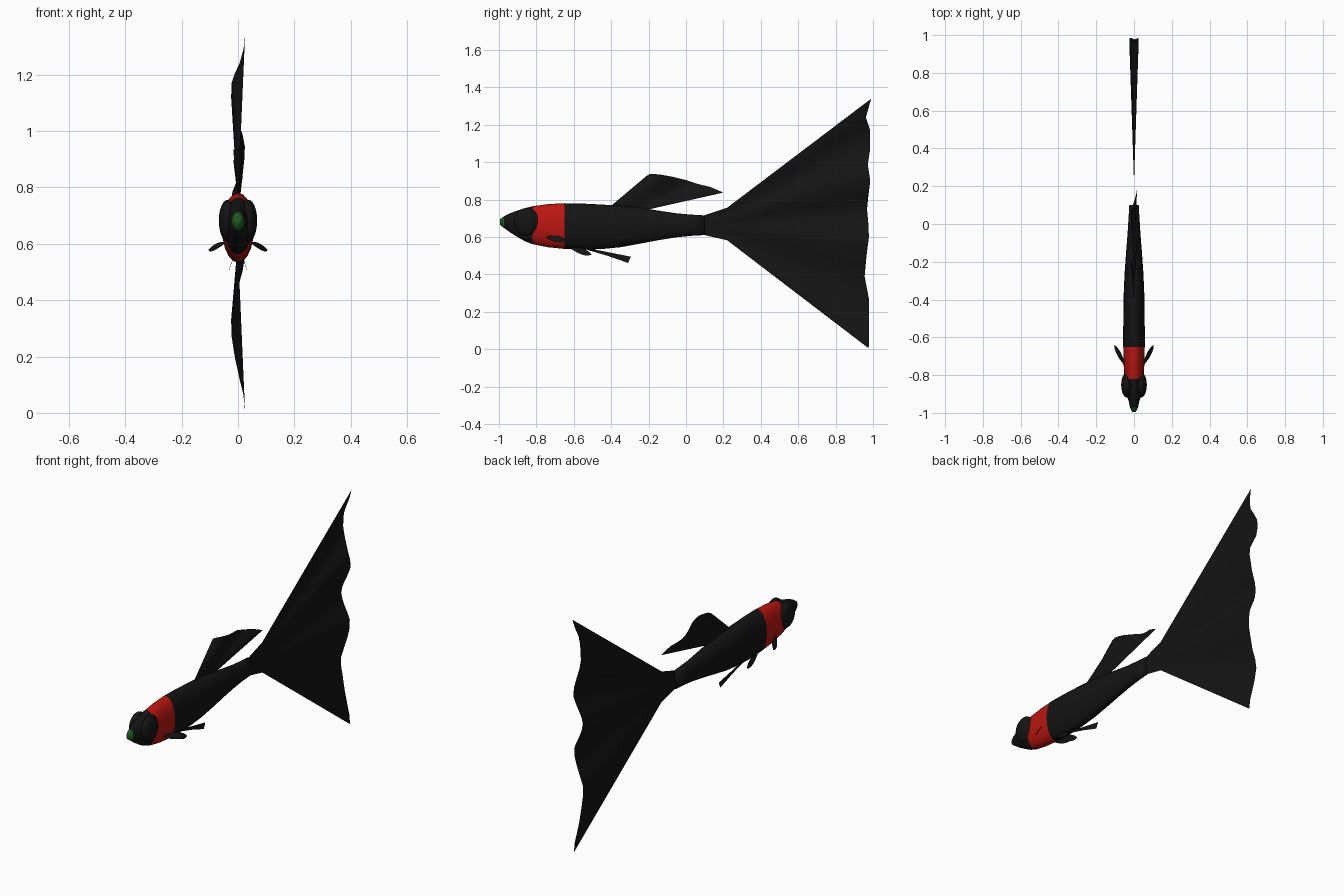
import bpy, math

if "Cube" in bpy.data.objects:
    bpy.data.objects.remove(bpy.data.objects["Cube"])


def mat(name, col):
    m = bpy.data.materials.new(name)
    m.diffuse_color = (*col, 1)
    m.use_nodes = True
    m.node_tree.nodes["Principled BSDF"].inputs["Base Color"].default_value = m.diffuse_color
    return m


black = mat("black", (0.007, 0.007, 0.007))
red = mat("red", (0.50, 0.008, 0.006))
green = mat("dark green", (0.012, 0.10, 0.015))


def make(name, verts, faces, mats):
    me = bpy.data.meshes.new(name)
    me.from_pydata(verts, [], faces)
    for m in mats:
        me.materials.append(m)
    ob = bpy.data.objects.new(name, me)
    bpy.context.collection.objects.link(ob)
    for p in me.polygons:
        p.use_smooth = True
    return ob


def sheet(name, rows):
    """Single-layer fin from equal-length rows of points."""
    n = len(rows[0])
    verts = [p for r in rows for p in r]
    faces = [(i * n + j, i * n + j + 1, (i + 1) * n + j + 1, (i + 1) * n + j)
             for i in range(len(rows) - 1) for j in range(n - 1)]
    return make(name, verts, faces, [black])


def lerp(a, b, t):
    return a + (b - a) * t


def along(pts, t):
    """Point on an evenly parametrised polyline."""
    f = t * (len(pts) - 1)
    i = min(int(f), len(pts) - 2)
    return tuple(lerp(a, b, f - i) for a, b in zip(pts[i], pts[i + 1]))


# Body: sections of (y, top, bottom, half width)
SECT = [(-0.995, .695, .665, .010), (-0.972, .712, .648, .021), (-0.94, .728, .625, .028),
        (-0.90, .742, .600, .040), (-0.86, .755, .577, .047), (-0.82, .765, .562, .051),
        (-0.74, .776, .546, .055), (-0.65, .781, .537, .057), (-0.55, .779, .533, .057),
        (-0.45, .774, .536, .056), (-0.35, .768, .546, .054), (-0.25, .758, .564, .049),
        (-0.15, .742, .583, .042), (-0.05, .727, .599, .034), (0.03, .720, .607, .029),
        (0.10, .716, .611, .025)]
N = 20
verts, faces = [], []
for y, top, bot, w in SECT:
    for k in range(N):
        a = 2 * math.pi * k / N
        verts.append((w * math.cos(a), y, (top + bot) / 2 + (top - bot) / 2 * math.sin(a)))
for i in range(len(SECT) - 1):
    for k in range(N):
        l = (k + 1) % N
        faces.append((i * N + k, i * N + l, (i + 1) * N + l, (i + 1) * N + k))
faces.append(tuple(reversed(range(N))))
faces.append(tuple(range((len(SECT) - 1) * N, len(SECT) * N)))
body = make("body", verts, faces, [black, red, green])
for p in body.data.polygons:
    y = p.center.y
    p.material_index = 2 if y < -0.972 else 1 if -0.82 < y < -0.65 else 0

# Eyes
for s, side in ((1, "right"), (-1, "left")):
    bpy.ops.mesh.primitive_uv_sphere_add(segments=20, ring_count=12, radius=1,
                                         location=(s * 0.037, -0.852, 0.682))
    eye = bpy.context.object
    eye.name = side + "_eye"
    eye.scale = (0.031, 0.067, 0.074)
    eye.data.materials.append(black)
    bpy.ops.object.shade_smooth()

# Tail fin: stem, then a fan with folds that grow towards the ragged edge
EDGE = [(.99, 1.34), (.962, 1.24), (.985, 1.17), (.985, 1.07), (.972, .99), (.985, .90),
        (.975, .82), (.968, .75), (.975, .67), (.978, .60), (.965, .50), (.955, .39),
        (.978, .27), (.978, .12), (.977, .005)]
M = 28
ts = [i / M for i in range(M + 1)]
rows = [[(0, 0.09, lerp(.714, .613, t)) for t in ts]]
for j in range(7):
    s = j / 6
    row = []
    for t in ts:
        ey, ez = along(EDGE, t)
        by, bz = 0.22, lerp(.757, .583, t)
        row.append((0.025 * s * math.cos(6 * math.pi * t), lerp(by, ey, s), lerp(bz, ez, s)))
    rows.append(row)
sheet("tail_fin", rows)

# Dorsal fin
BASE = [(-0.40, .768), (-0.33, .763), (-0.26, .756), (-0.20, .748)]
RIM = [(-0.205, .932), (-0.19, .938), (-0.14, .935), (-0.07, .922), (0.0, .905),
       (0.06, .885), (0.13, .868), (0.20, .838)]
rows = []
for j in range(6):
    s = j / 5
    row = []
    for i in range(15):
        t = i / 14
        b, r = along(BASE, t), along(RIM, t)
        row.append((0.017 * s * math.cos(3 * math.pi * (1 - t)), lerp(b[0], r[0], s),
                    lerp(b[1], r[1], s)))
    rows.append(row)
sheet("dorsal_fin", rows)


# Paired fins: flattened leaf shapes from a root to a tip
def leaf(name, root, tip, side, half):
    rows = []
    for j in range(9):
        t = j / 8
        w = half * (0.25 * (1 - t) + math.sin(math.pi * t ** 1.3) ** 0.7 + 0.05)
        c = [lerp(a, b, t) for a, b in zip(root, tip)]
        rows.append([tuple(c[k] + side[k] * w * u for k in range(3)) for u in (-1, 0, 1)])
    return sheet(name, rows)


for s, side in ((1, "right"), (-1, "left")):
    leaf(side + "_pectoral_fin", (s * .050, -.745, .600), (s * .104, -.64, .580),
         (s * .5, -.3, -.75), .017)
    leaf(side + "_pelvic_fin", (s * .018, -.62, .545), (s * .032, -.505, .507),
         (s * .3, 0, -.95), .016)

# Anal fin: a narrow strip trailing under the belly
sheet("anal_fin", [[(0, -.52, .540), (0, -.53, .532)],
                   [(0, -.41, .518), (0, -.42, .500)],
                   [(0, -.295, .495), (0, -.310, .462)]])
